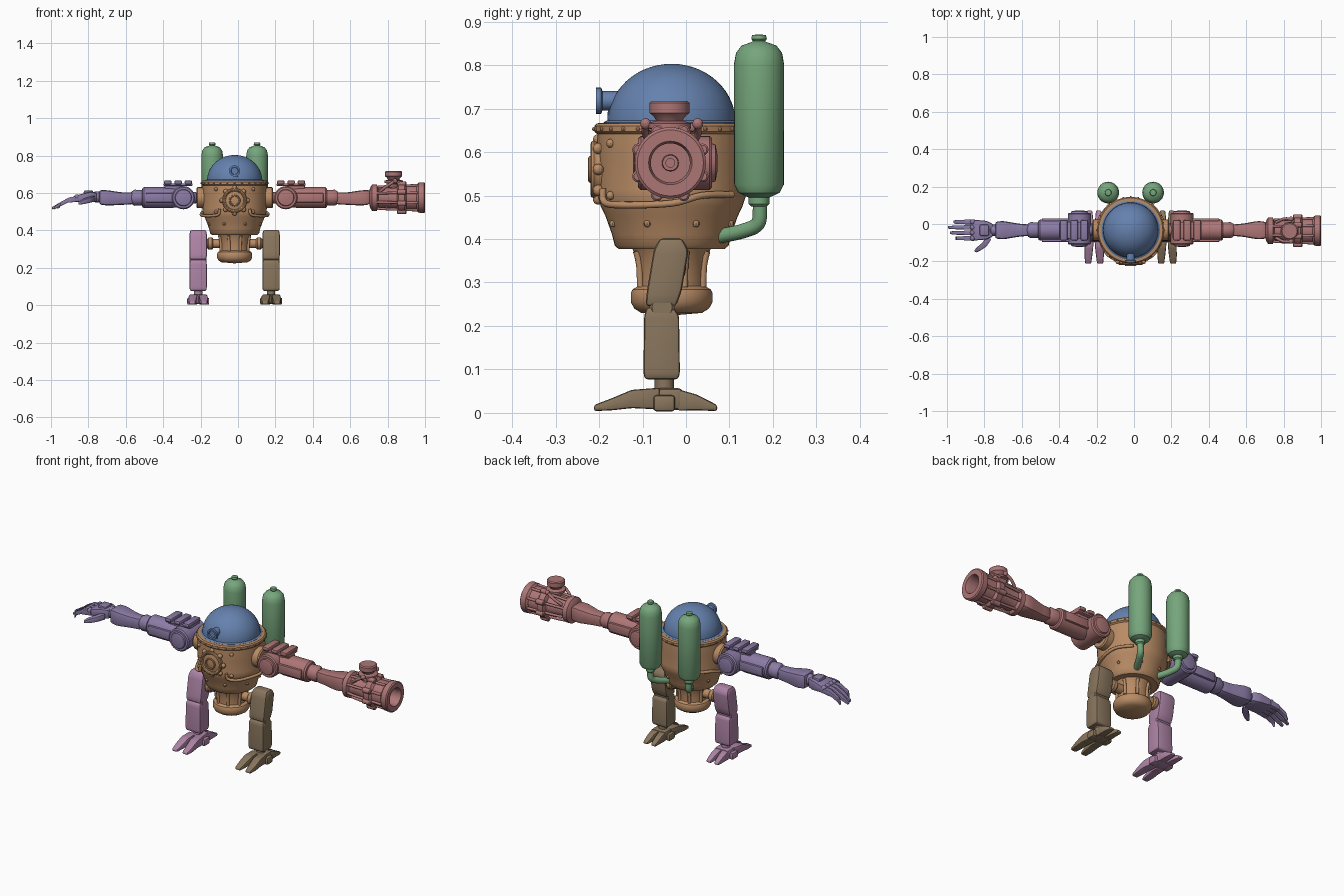
import bpy, bmesh
from math import sin, cos, pi, radians
from mathutils import Vector

if "Cube" in bpy.data.objects:
    bpy.data.objects.remove(bpy.data.objects["Cube"])

CX, CY, AZ = -0.018, -0.033, 0.575      # body axis and arm height


def mat(name, c):
    m = bpy.data.materials.new(name)
    m.diffuse_color = (*c, 1)
    m.use_nodes = True
    m.node_tree.nodes["Principled BSDF"].inputs["Base Color"].default_value = m.diffuse_color
    return m


BLUE, BROWN = mat("blue", (.13, .22, .42)), mat("brown", (.48, .26, .13))
GREEN, RED = mat("green", (.18, .38, .2)), mat("red", (.42, .18, .18))
PURPLE, PINK, OLIVE = mat("purple", (.26, .2, .38)), mat("pink", (.42, .23, .38)), mat("olive", (.25, .18, .11))


def finish(name, bm, m):
    bmesh.ops.remove_doubles(bm, verts=bm.verts[:], dist=1e-5)
    bmesh.ops.recalc_face_normals(bm, faces=bm.faces[:])
    me = bpy.data.meshes.new(name)
    bm.to_mesh(me)
    bm.free()
    me.polygons.foreach_set("use_smooth", [True] * len(me.polygons))
    me.set_sharp_from_angle(angle=radians(35))
    me.materials.append(m)
    ob = bpy.data.objects.new(name, me)
    bpy.context.collection.objects.link(ob)
    return ob


def skin(bm, rings, closed=False):
    n = len(rings[0])
    pairs = list(zip(rings, rings[1:])) + ([(rings[-1], rings[0])] if closed else [])
    for a, b in pairs:
        for i in range(n):
            j = (i + 1) % n
            bm.faces.new((a[i], a[j], b[j], b[i]))


def lathe(name, prof, origin, axis, m, n=32):
    """Spin (radius, height) points about an axis."""
    q = Vector((0, 0, 1)).rotation_difference(Vector(axis))
    o, bm = Vector(origin), bmesh.new()
    skin(bm, [[bm.verts.new(o + q @ Vector((r * cos(2 * pi * i / n), r * sin(2 * pi * i / n), h)))
               for i in range(n)] for r, h in prof])
    return finish(name, bm, m)


def cyl(name, a, b, r, m, b_=.006, n=28):
    a, b = Vector(a), Vector(b)
    L = (b - a).length
    return lathe(name, [(0, 0), (r - b_, 0), (r, b_), (r, L - b_), (r - b_, L), (0, L)], a, (b - a).normalized(), m, n)


def ball(name, p, r, m, n=20):
    return lathe(name, [(r * sin(pi * i / 10), -r * cos(pi * i / 10)) for i in range(11)], p, (0, 0, 1), m, n)


def ring(name, p, axis, R, r, m, n=36):
    return lathe(name, [(R + r * cos(2 * pi * i / 8), r * sin(2 * pi * i / 8)) for i in range(9)], p, axis, m, n)


def loft(name, secs, wd, hd, m, bevel=.006):
    """Rectangular sections (x, y, z, width, height) joined into one bevelled block."""
    bm, W, H = bmesh.new(), Vector(wd), Vector(hd)
    rings = [[bm.verts.new(Vector(s[:3]) + W * s[3] * i / 2 + H * s[4] * j / 2)
              for i, j in ((-1, -1), (1, -1), (1, 1), (-1, 1))] for s in secs]
    skin(bm, rings)
    bm.faces.new(rings[0])
    bm.faces.new(rings[-1])
    bmesh.ops.bevel(bm, geom=bm.edges[:], offset=bevel, segments=2, profile=.5, affect='EDGES', clamp_overlap=True)
    return finish(name, bm, m)


def box(name, p, s, m, bevel=.005):
    x, y, z = p
    return loft(name, [(x, y, z - s[2] / 2, s[0], s[1]), (x, y, z + s[2] / 2, s[0], s[1])], (1, 0, 0), (0, 1, 0), m, bevel)


def tube(name, pts, r, m, k=6):
    """Round pipe along a smooth path."""
    P = [Vector(p) for p in pts]
    P = [P[0] * 2 - P[1]] + P + [P[-1] * 2 - P[-2]]
    path = []
    for a, b, c, d in zip(P, P[1:], P[2:], P[3:]):
        for i in range(k):
            t = i / k
            path.append(.5 * (2 * b + (c - a) * t + (2 * a - 5 * b + 4 * c - d) * t * t + (3 * b - a - 3 * c + d) * t ** 3))
    path.append(P[-2])
    bm, rings, u = bmesh.new(), [], None
    for i, p in enumerate(path):
        t = (path[min(i + 1, len(path) - 1)] - path[max(i - 1, 0)]).normalized()
        u = t.orthogonal() if u is None else u - t * u.dot(t)
        u.normalize()
        v = t.cross(u)
        rings.append([bm.verts.new(p + r * (u * cos(2 * pi * j / 12) + v * sin(2 * pi * j / 12))) for j in range(12)])
    skin(bm, rings)
    bm.faces.new(rings[0])
    bm.faces.new(rings[-1])
    return finish(name, bm, m)


# Body shell, waist and rim rivets
lathe("body_shell", [(0, .66), (.15, .668), (.172, .666), (.178, .66), (.178, .647), (.171, .641), (.174, .58), (.17, .515),
                     (.172, .503), (.163, .475), (.152, .452), (.137, .41), (.131, .385), (.122, .377), (.09, .377),
                     (.082, .36), (.076, .32), (.076, .292), (.09, .284), (.094, .275), (.094, .255), (.086, .24),
                     (.07, .23), (0, .224)], (CX, CY, 0), (0, 0, 1), BROWN, 48)
for i in range(28):
    a = 2 * pi * i / 28
    ball("rim_rivet", (CX + .178 * cos(a), CY + .178 * sin(a), .653), .005, BROWN, 8)
for i in range(8):
    a = 2 * pi * (i + .5) / 8
    tube("waist_rib", [(CX + r * cos(a), CY + r * sin(a), z) for r, z in ((.088, .372), (.08, .34), (.078, .29))], .008, BROWN, 2)
    ball("belly_bolt", (CX + .147 * cos(a), CY + .147 * sin(a), .435), .008, BROWN, 8)

# Front hatch with lugs and hand wheel
F = CY - .155
lathe("front_hatch", [(0, 0), (.062, 0), (.062, .022), (.054, .028), (.048, .024), (.03, .028), (0, .034)],
      (CX, F, .56), (0, -1, 0), BROWN)
ring("hatch_ring", (CX, F - .024, .56), (0, 1, 0), .058, .008, BROWN)
for i in range(8):
    a = 2 * pi * i / 8
    ball("hatch_lug", (CX + .068 * cos(a), F - .014, .56 + .068 * sin(a)), .013, BROWN, 10)
ring("hatch_wheel", (CX, F - .032, .56), (0, 1, 0), .026, .005, BROWN, 24)
for x in (-.1, .1):
    for z in (.5, .62):
        ball("front_bolt", (CX + x, CY - .141, z), .01, BROWN, 10)

# Dome and front lens
lathe("dome", [(0, .655), (.157, .655), (.157, .668), (.148, .673)] +
      [(.147 * cos(pi / 2 * i / 14), .668 + .135 * sin(pi / 2 * i / 14)) for i in range(15)], (CX, CY, 0), (0, 0, 1), BLUE, 48)
lathe("dome_lens", [(0, 0), (.022, 0), (.022, .045), (.03, .048), (.03, .06), (.02, .06), (.018, .052), (0, .052)],
      (CX, -.147, .718), (0, -1, 0), BLUE, 24)
box("lens_base", (CX, -.165, .68), (.03, .03, .035), BLUE)

for s in (-1, 1):
    X = lambda d: CX + s * d
    am, lm = (RED, OLIVE) if s > 0 else (PURPLE, PINK)

    # Air tank with curved feed pipe
    lathe("air_tank", [(0, .495), (.025, .496), (.047, .506), (.057, .525), (.058, .8), (.053, .828), (.04, .845), (.02, .852),
                       (.014, .855), (.018, .86), (.016, .869), (0, .871)], (X(.12), .168, 0), (0, 0, 1), GREEN)
    tube("tank_pipe", [(X(.12), .168, .51), (X(.12), .17, .47), (X(.115), .165, .435), (X(.095), .13, .418), (X(.06), .07, .405)], .017, GREEN)
    cyl("tank_collar", (X(.12), .168, .475), (X(.12), .168, .505), .024, GREEN)

    # Shoulder mount and side pipe on the body
    cyl("shoulder_mount", (X(.15), CY, AZ), (X(.205), CY, AZ), .056, BROWN)
    tube("side_pipe", [(CX + s * .178 * cos(a), CY + .178 * sin(a), z) for a, z in
                       ((-1.1, .515), (-1.05, .485), (-.7, .478), (0, .482), (.4, .5), (.9, .502))], .008, BROWN, 5)

    # Shoulder joint, cooling fins, upper arm, elbow
    cyl("shoulder_joint", (X(.274), -.11, AZ), (X(.274), .06, AZ), .062, am)
    for y, d in ((-.11, -1), (.06, 1)):
        lathe("shoulder_cap", [(0, 0), (.045, 0), (.042, .008), (.02, .012), (0, .012)], (X(.274), y, AZ), (0, d, 0), am)
    cyl("shoulder_axle", (X(.2), CY, AZ), (X(.28), CY, AZ), .03, am)
    box("fin_base", (X(.325), CY, .63), (.1, .05, .04), am)
    box("fin_plate", (X(.302), CY, .645), (.155, .09, .014), am)
    for i in range(3):
        box("shoulder_fin", (X(.247 + .055 * i), CY, .657), (.04, .11, .022), am, .008)
    lathe("upper_arm", [(0, .3), (.05, .3), (.056, .345), (.056, .485), (.05, .493), (.041, .495), (.043, .535), (.034, .55), (0, .55)],
          (CX, CY, AZ), (s, 0, 0), am)
    for y in (-.055, .055):
        box("arm_side_rail", (X(.4), CY + y, AZ), (.15, .016, .05), am)
    ball("elbow", (X(.525), CY, AZ), .041, am)
    loft("forearm", [(X(.54), CY, .572, .06, .064), (X(.6), CY, .57, .07, .066), (X(.68), CY, .574, .098, .082),
                     (X(.725), CY, .578, .09, .078)], (0, 1, 0), (0, 0, 1), am, .014)

    # Hip axle and leg
    cyl("hip_axle", (X(.06), CY, .33), (X(.17), CY, .33), .024, BROWN)
    cyl("hip_collar", (X(.115), CY, .33), (X(.145), CY, .33), .033, BROWN)
    LX = X(.195)
    loft("thigh", [(LX, -.058, .245, .09, .07), (LX, -.05, .28, .094, .08), (LX, -.034, .375, .094, .08), (LX, -.035, .402, .085, .05)],
         (1, 0, 0), (0, 1, 0), lm, .009)
    cyl("knee", (LX - .045, -.055, .243), (LX + .045, -.055, .243), .029, lm)
    loft("shin", [(LX, -.056, .077, .086, .076), (LX, -.056, .09, .092, .084), (LX, -.056, .225, .092, .08), (LX, -.06, .243, .085, .06)],
         (1, 0, 0), (0, 1, 0), lm, .008)
    cyl("ankle", (LX, -.05, .045), (LX, -.05, .085), .022, lm)
    # Foot: core, front toes, side toes and heels
    box("foot_core", (LX, -.045, .032), (.085, .075, .05), lm, .01)
    for t in (-1, 1):
        loft("front_toe", [(LX + t * .024, -.06, .033, .044, .05), (LX + t * .028, -.125, .032, .046, .042),
                           (LX + t * .031, -.17, .02, .042, .028), (LX + t * .032, -.212, .011, .032, .014)], (1, 0, 0), (0, 0, 1), lm)
        box("side_toe", (LX + t * .044, -.05, .022), (.03, .05, .038), lm, .008)
        loft("heel_toe", [(LX + t * .021, -.02, .03, .04, .05), (LX + t * .023, .025, .024, .036, .036),
                          (LX + t * .024, .072, .011, .028, .014)], (1, 0, 0), (0, 0, 1), lm)

# Cannon on the right arm, with open bore
C = (0, CY - .003, AZ)
lathe("cannon", [(0, .70), (.052, .705), (.07, .717), (.07, .742), (.055, .75), (.052, .78), (.06, .85), (.08, .858), (.082, .89),
                 (.068, .9), (.068, .955), (.08, .965), (.082, .995), (.076, 1), (.05, 1), (.045, .985), (.045, .9), (0, .9)], C, (1, 0, 0), RED, 40)
lathe("bore_nozzle", [(0, .89), (.02, .89), (.018, .93), (.01, .93), (.01, .915), (0, .915)], C, (1, 0, 0), RED, 20)
for i in range(8):
    a = 2 * pi * (i + .5) / 8
    y, z = cos(a), sin(a)
    cyl("cannon_lug", (.85, C[1] + .08 * y, AZ + .08 * z), (.9, C[1] + .08 * y, AZ + .08 * z), .014, RED, .004, 12)
    tube("cannon_rod", [(.73, C[1] + .06 * y, AZ + .06 * z), (.8, C[1] + .066 * y, AZ + .066 * z), (.96, C[1] + .072 * y, AZ + .072 * z)], .007, RED, 2)
lathe("cannon_valve", [(0, .6), (.03, .6), (.026, .648), (.05, .655), (.05, .666), (.03, .672), (.036, .682), (.046, .69), (.046, .713), (.04, .718), (0, .718)],
      (.832, CY - .005, 0), (0, 0, 1), RED)
for y in (-.06, .06):
    ball("valve_knob", (.84, CY + y, .665), .013, RED, 10)
    tube("valve_hose", [(.84, CY + y, .665), (.8, CY + y, .64), (.76, CY + y * .7, .61)], .008, RED)

# Hand on the left arm
cyl("wrist", (-.73, CY, .58), (-.77, CY, .578), .03, PURPLE)
loft("palm", [(-.755, CY, .578, .07, .05), (-.79, CY, .578, .1, .056), (-.85, CY, .572, .11, .04), (-.875, CY, .568, .1, .03)],
     (0, 1, 0), (0, 0, 1), PURPLE, .009)
box("hand_guard", (-.8, CY, .603), (.05, .06, .022), PURPLE, .008)
for i in range(4):
    y, e = CY - .043 + .029 * i, (.955, .985, .995, .965)[i]
    loft("finger", [(-.85, y, .571, .025, .03), (-.905, y, .562, .025, .028), (-.91, y, .561, .021, .024),
                    (-.95, y, .54, .021, .022), (-e, y, .518, .014, .012)], (0, 1, 0), (0, 0, 1), PURPLE, .004)
    ball("knuckle", (-.862, y, .578), .015, PURPLE, 10)
loft("thumb", [(-.775, CY - .04, .57, .03, .032), (-.8, CY - .078, .562, .03, .028), (-.83, CY - .1, .553, .026, .024),
               (-.85, CY - .115, .545, .014, .014)], (.75, -.66, 0), (0, 0, 1), PURPLE, .004)
